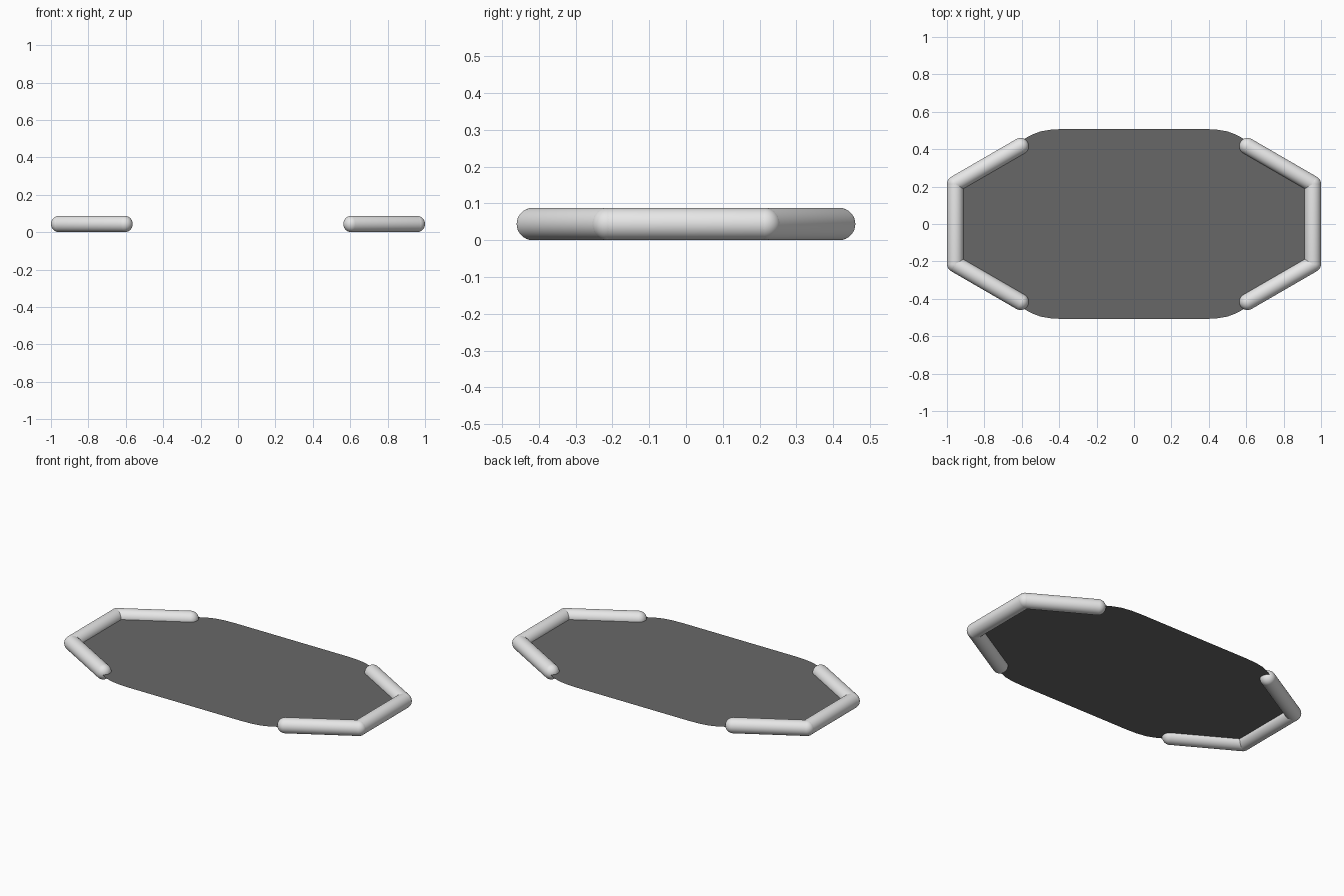
import bpy, bmesh
from mathutils import Vector

if "Cube" in bpy.data.objects:
    bpy.data.objects.remove(bpy.data.objects["Cube"])

RADIUS = 0.044
CORNER = (0.956, 0.214)   # bend of the rail
TIP = (0.607, 0.416)      # free end of the rail


def make_material(name, grey):
    mat = bpy.data.materials.new(name)
    mat.use_nodes = True
    colour = (grey, grey, grey, 1)
    mat.diffuse_color = colour
    mat.node_tree.nodes["Principled BSDF"].inputs["Base Color"].default_value = colour
    return mat


def make_object(name, bm, mat):
    mesh = bpy.data.meshes.new(name)
    bm.to_mesh(mesh)
    bm.free()
    mesh.materials.append(mat)
    obj = bpy.data.objects.new(name, mesh)
    bpy.context.collection.objects.link(obj)
    return obj


def capsule(name, start, end, mat):
    """Round-ended tube: a sphere pulled apart between two points."""
    start, end = Vector((*start, RADIUS)), Vector((*end, RADIUS))
    axis = end - start
    bm = bmesh.new()
    bmesh.ops.create_uvsphere(bm, u_segments=32, v_segments=25, radius=RADIUS)
    for v in bm.verts:
        if v.co.z > 0:
            v.co.z += axis.length
    for f in bm.faces:
        f.smooth = True
    obj = make_object(name, bm, mat)
    obj.location = start
    obj.rotation_euler = axis.to_track_quat("Z", "Y").to_euler()


light_grey = make_material("light grey", 0.8)
dark_grey = make_material("dark grey", 0.137)

# Bent rails around both ends
for side, sx in (("left", 1), ("right", -1)):
    corner = {sy: (sx * CORNER[0], sy * CORNER[1]) for sy in (-1, 1)}
    capsule(side + "_end_rail", corner[-1], corner[1], light_grey)
    for place, sy in (("front", -1), ("back", 1)):
        tip = (sx * TIP[0], sy * TIP[1])
        capsule(f"{side}_{place}_rail", corner[sy], tip, light_grey)

# Thin flat sheet stretched between the rails
quarter = [(0.956, 0.235), (0.62, 0.436), (0.585, 0.456), (0.545, 0.478),
           (0.5, 0.495), (0.44, 0.505), (0.37, 0.508)]
half = quarter + [(-x, y) for x, y in reversed(quarter)]
outline = half + [(x, -y) for x, y in reversed(half)]
bm = bmesh.new()
bm.faces.new([bm.verts.new((x, y, RADIUS)) for x, y in outline])
make_object("sheet", bm, dark_grey)
